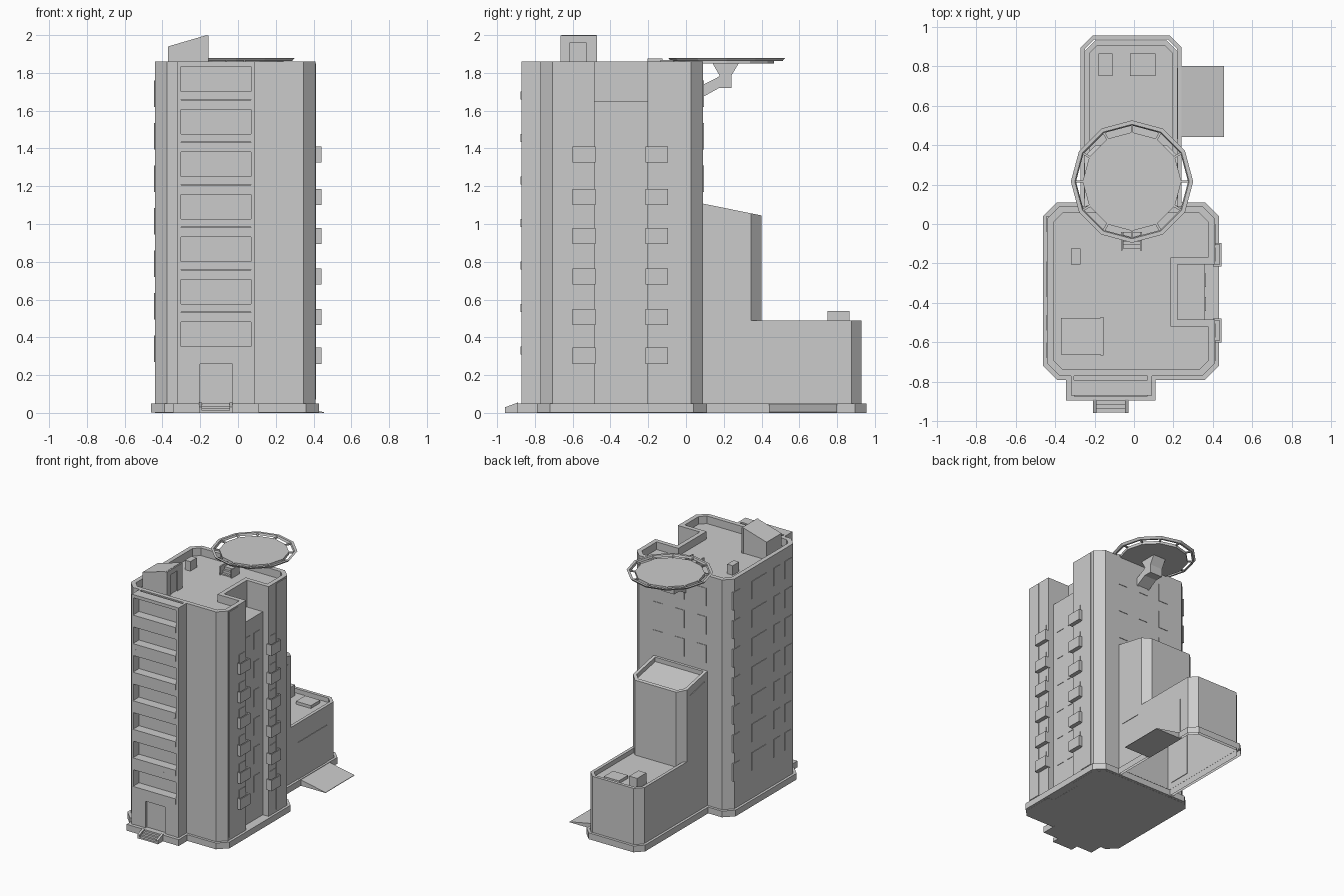
import bpy, bmesh, math
from mathutils import Matrix, Vector

if "Cube" in bpy.data.objects:
    bpy.data.objects.remove(bpy.data.objects["Cube"])


def finish(name, bm):
    me = bpy.data.meshes.new(name)
    bm.to_mesh(me)
    bm.free()
    ob = bpy.data.objects.new(name, me)
    bpy.context.collection.objects.link(ob)
    return ob


def add_box(bm, x0, x1, y0, y1, z0, z1):
    m = Matrix.Translation(((x0 + x1) / 2, (y0 + y1) / 2, (z0 + z1) / 2))
    bmesh.ops.create_cube(bm, size=1, matrix=m @ Matrix.Diagonal((x1 - x0, y1 - y0, z1 - z0, 1)))


def boxes(name, items):
    bm = bmesh.new()
    for it in items:
        add_box(bm, *it)
    return finish(name, bm)


def prism(name, pts, z0, z1, rim=0, drop=0, floor=True, slope=None, hole=False):
    """Vertical prism; rim/drop sink the roof behind a parapet, slope(y) lifts the top."""
    bm = bmesh.new()
    lo = [bm.verts.new((x, y, z0)) for x, y in pts]
    hi = [bm.verts.new((x, y, slope(y) if slope else z1)) for x, y in pts]
    n = len(pts)
    for i in range(n):
        bm.faces.new((lo[i], lo[(i + 1) % n], hi[(i + 1) % n], hi[i]))
    top = bm.faces.new(hi)
    if floor:
        bm.faces.new(lo[::-1])
    bm.normal_update()
    if rim:
        bmesh.ops.inset_region(bm, faces=[top], thickness=rim, use_even_offset=True)
        if hole:
            bmesh.ops.delete(bm, geom=[top], context='FACES')
        else:
            r = bmesh.ops.extrude_discrete_faces(bm, faces=[top])
            bmesh.ops.translate(bm, vec=(0, 0, -drop), verts=r['faces'][0].verts)
            # close the inner parapet wall
            holes = [e for e in bm.edges if e.is_boundary and min(v.co.z for v in e.verts) > z0 + .01]
            bmesh.ops.bridge_loops(bm, edges=holes) if len(holes) == 2 * n else None
    return finish(name, bm)


def side_profile(name, pts, axis, a, b):
    """Extrude a (y,z) profile along x, or an (x,z) profile along y."""
    bm = bmesh.new()
    co = (lambda p, t: (t, p[0], p[1])) if axis == 'x' else (lambda p, t: (p[0], t, p[1]))
    A = [bm.verts.new(co(p, a)) for p in pts]
    B = [bm.verts.new(co(p, b)) for p in pts]
    n = len(pts)
    for i in range(n):
        bm.faces.new((A[i], A[(i + 1) % n], B[(i + 1) % n], B[i]))
    bm.faces.new(A[::-1])
    bm.faces.new(B)
    bmesh.ops.recalc_face_normals(bm, faces=bm.faces)
    return finish(name, bm)


def lathe(name, profile, centre, n=12):
    """Closed ring of n flat sides around a vertical axis."""
    bm = bmesh.new()
    rings = []
    for i in range(n):
        a = math.pi / 2 + 2 * math.pi * i / n
        rings.append([bm.verts.new((centre[0] + r * math.cos(a), centre[1] + r * math.sin(a), z)) for r, z in profile])
    k = len(profile)
    for i in range(n):
        for j in range(k):
            p, q = rings[i], rings[(i + 1) % n]
            bm.faces.new((p[j], q[j], q[(j + 1) % k], p[(j + 1) % k]))
    bmesh.ops.recalc_face_normals(bm, faces=bm.faces)
    return finish(name, bm)


def chamfered(x0, x1, y0, y1, c, front=True):
    pts = [(x0 + c, y0), (x1 - c, y0), (x1, y0 + c)] if front else [(x0, y0), (x1, y0)]
    pts += [(x1, y1 - c), (x1 - c, y1), (x0 + c, y1), (x0, y1 - c)]
    return pts + ([(x0, y0 + c)] if front else [])


# main tower with a notch in its right side
tower = chamfered(-.44, .41, -.77, .09, .063)
tower[3:3] = [(.41, -.485), (.22, -.485), (.22, -.205), (.41, -.205)]
prism("tower", tower, 0, 1.86, rim=.035, drop=.06)
boxes("notch_infill", [(.2, .36, -.485, -.205, .0, 1.65)])
prism("tower_plinth", chamfered(-.46, .43, -.79, .11, .07), .001, .05)

# front bay: piers, floor bands and recessed balconies
FL = .225
bay = [(-.32, -.303, -.87, -.76, .0, 1.86), (.069, .09, -.87, -.76, .0, 1.86),
       (-.303, .069, -.80, -.76, .05, 1.85),
       (-.303, -.20, -.868, -.79, .05, .31), (-.03, .069, -.868, -.79, .05, .31),
       (-.20, -.03, -.868, -.79, .26, .31), (-.20, -.03, -.85, -.79, .05, .26),
       (-.303, .069, -.868, -.79, 1.835, 1.86)]
for i in range(7):
    z = .31 + FL * i
    bay.append((-.303, .069, -.875, -.79, z, z + .042))
    if i:
        bay.append((-.303, .069, -.868, -.79, z - .055, z - .004))
boxes("front_bay", bay)
boxes("bay_plinth", [(-.345, .11, -.895, -.77, 0, .05)])

# entrance steps with cheeks
steps = [(-.19, -.045, -.955 + .02 * i, -.89, 0, .0125 * (i + 1)) for i in range(3)]
boxes("entrance_steps", steps)
for x in (-.207, -.045):
    side_profile("step_cheek", [(-.957, 0), (-.89, 0), (-.89, .055), (-.957, .03)], 'x', x, x + .017)

# stepped rear wings
roofline = lambda y: 1.11 - (y - .08) * .065 / .32
prism("rear_middle_block", chamfered(-.25, .22, .08, .40, .055, False), .45, 1.1,
      rim=.025, drop=.035, floor=False, slope=roofline)
prism("rear_low_block", chamfered(-.25, .22, .08, .93, .055, False), 0, .49, rim=.025, drop=.035, floor=False)
prism("rear_plinth", chamfered(-.27, .24, .09, .955, .06, False), 0, .05, rim=.021, floor=False, hole=True)
boxes("low_roof_vents", [(-.18, -.11, .75, .865, .45, .54), (-.02, .11, .75, .865, .45, .478)])

# garage door and ramp
boxes("garage_door", [(.215, .224, .43, .79, .01, .34)])
side_profile("garage_ramp", [(.22, 0), (.455, 0), (.455, .004), (.22, .05)], 'y', .44, .80)

# tall wall panels
T = .004
panels = [(.405, .41 + T, -.695, -.59, .07, 1.85), (.405, .41 + T, -.11, 0, .07, 1.85)]
boxes("tall_side_panels", panels)
for x0, x1 in ((-.254, -.245), (.215, .224)):
    side_profile("rear_tall_panel", [(.13, .1 if x0 < 0 else .42), (.31, .1 if x0 < 0 else .42),
                                     (.31, 1.0), (.13, 1.04)], 'x', x0, x1)

# windows on each face
win = []
for i in range(7):
    z = .27 + FL * i
    for y in (0, -.28, -.5, -.64):
        w = .09 if y == -.28 else .04
        win.append((-.44 - T, -.43, y - w, y + w, z, z + .14))
    if z > 1.1:
        for x in (-.2, -.01, .18):
            win.append((x - .04, x + .04, .08, .09 + T, z, z + .14))
    if z < 1.5:
        for y in (-.405, -.285):
            win.append((.35, .36 + T, y - .035, y + .035, z, z + .13))
boxes("windows", win)

# open-topped side balconies in two columns
balc = []
for z in (.26, .465, .68, .895, 1.10, 1.325):
    for y in (-.6, -.215):
        y1 = y + .12
        balc += [(.40, .443, y, y1, z, z + .012), (.434, .443, y, y1, z, z + .085),
                 (.40, .434, y, y + .009, z, z + .085), (.40, .434, y1 - .009, y1, z, z + .085)]
        balc.append((.405, .41 + T, y + .025, y1 - .025, z + .012, z + .14))
boxes("side_balconies", balc)

# roof stair house and chimney
side_profile("stair_house", [(-.37, 1.79), (-.165, 1.79), (-.165, 2.0), (-.37, 1.94)], 'y', -.66, -.475)
boxes("stair_house_door_frame", [(-.17, -.155, -.665, -.615, 1.79, 1.998), (-.17, -.155, -.53, -.47, 1.79, 1.998),
                                 (-.17, -.155, -.615, -.53, 1.96, 1.998)])
boxes("chimney", [(-.32, -.272, -.205, -.125, 1.79, 1.875)])

# landing pad, safety ring and spokes
C = (-.01, .215)
disc = [(C[0] + .25 * math.cos(math.pi / 2 + i * math.pi / 6), C[1] + .25 * math.sin(math.pi / 2 + i * math.pi / 6))
        for i in range(12)]
prism("landing_pad", disc, 1.85, 1.872)
lathe("pad_safety_ring", [(.284, 1.864), (.297, 1.864), (.31, 1.88), (.29, 1.88)], C)
bm = bmesh.new()
for i in range(12):
    m = Matrix.Translation((*C, 1.868)) @ Matrix.Rotation(math.pi / 6 * i, 4, 'Z') @ Matrix.Translation((.268, 0, 0))
    bmesh.ops.create_cube(bm, size=1, matrix=m @ Matrix.Diagonal((.05, .012, .01, 1)))
finish("pad_spokes", bm)
side_profile("pad_bracket", [(.085, 1.67), (.175, 1.72), (.24, 1.72), (.24, 1.785), (.28, 1.852), (.14, 1.852),
                             (.178, 1.785), (.165, 1.775), (.085, 1.735)], 'x', -.065, .045)

# steps from pad down to roof
boxes("pad_steps", [(-.055, .03, -.125 + .018 * i, -.04, 1.79, 1.81 + .02 * i) for i in range(3)])
boxes("pad_step_rails", [(x, x + .01, -.135, -.04, 1.79, 1.868) for x in (-.067, .03)])
